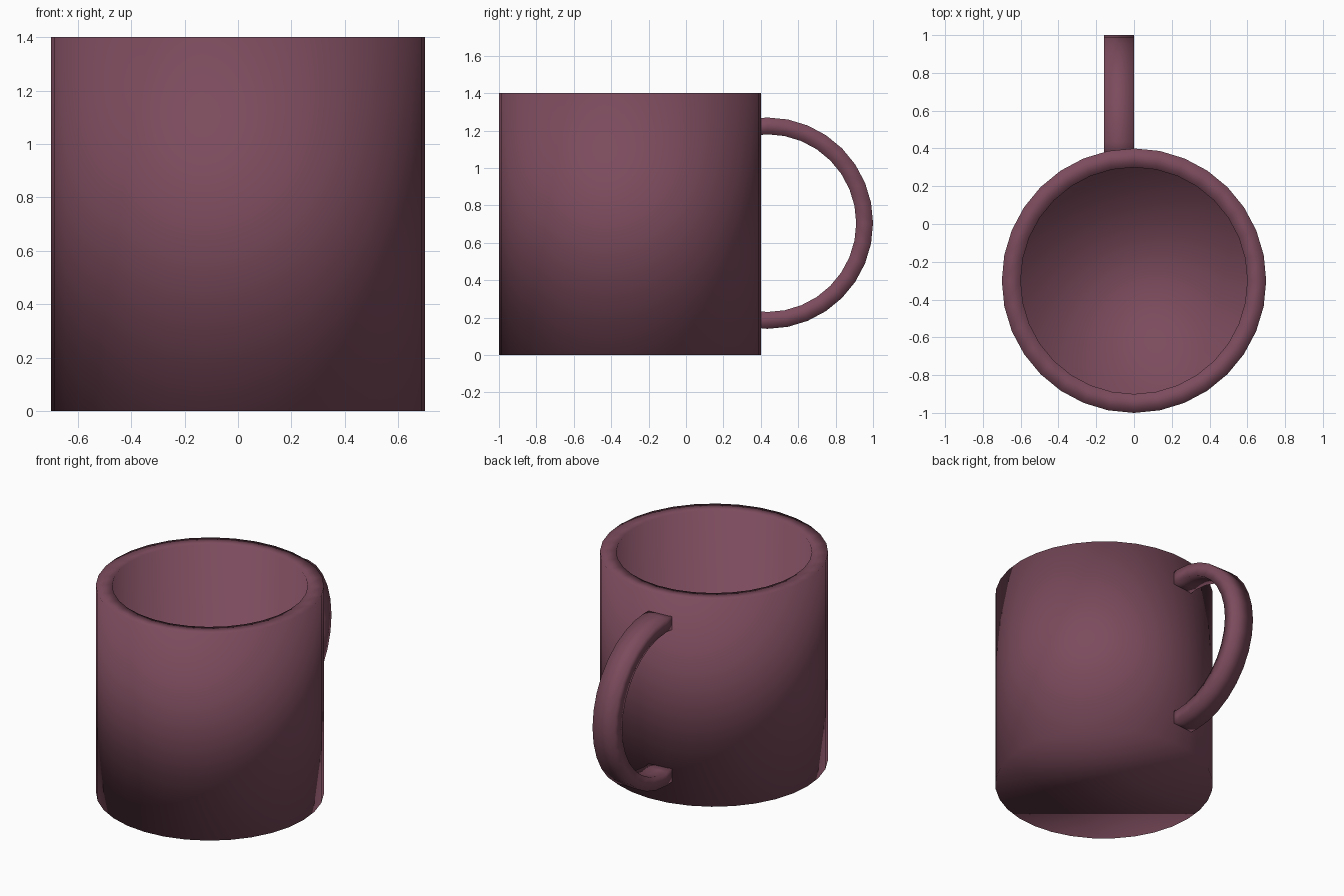
import bpy, bmesh, math

if "Cube" in bpy.data.objects:
    bpy.data.objects.remove(bpy.data.objects["Cube"])

glaze = bpy.data.materials.new("plum_glaze")
glaze.diffuse_color = (0.2, 0.07, 0.108, 1)
glaze.use_nodes = True
glaze.node_tree.nodes["Principled BSDF"].inputs["Base Color"].default_value = glaze.diffuse_color


def finish(bm, name):
    bmesh.ops.recalc_face_normals(bm, faces=bm.faces)
    for f in bm.faces:
        f.smooth = True
    mesh = bpy.data.meshes.new(name)
    bm.to_mesh(mesh)
    bm.free()
    mesh.materials.append(glaze)
    obj = bpy.data.objects.new(name, mesh)
    bpy.context.collection.objects.link(obj)
    return obj


def skin(bm, rings):
    """Join closed rings of points with quads and cap both ends."""
    loops = [[bm.verts.new(p) for p in ring] for ring in rings]
    n = len(loops[0])
    for a, b in zip(loops, loops[1:]):
        for i in range(n):
            j = (i + 1) % n
            bm.faces.new((a[i], a[j], b[j], b[i]))
    bm.faces.new(loops[0])
    bm.faces.new(loops[-1])


# Cup: outer wall, flat rim, inner wall and floor
SIDES = 32
profile = [(0.7, 0), (0.7, 1.4), (0.6, 1.4), (0.6, 0.1)]
bm = bmesh.new()
skin(bm, [[(r * math.sin(math.tau * i / SIDES),
            -0.3 + r * math.cos(math.tau * i / SIDES), z)
           for i in range(SIDES)] for r, z in profile])
finish(bm, "cup_body")

# Handle: rectangular section swept round an arc, ends sunk in the wall
bm = bmesh.new()
rings = []
for k in range(-9, 10):
    a = math.tau * k / 32
    rings.append([(x, 0.435 + r * math.cos(a), 0.705 + r * math.sin(a))
                  for x, r in ((-0.16, 0.565), (0, 0.565), (0, 0.475), (-0.16, 0.475))])
skin(bm, rings)
finish(bm, "handle")
